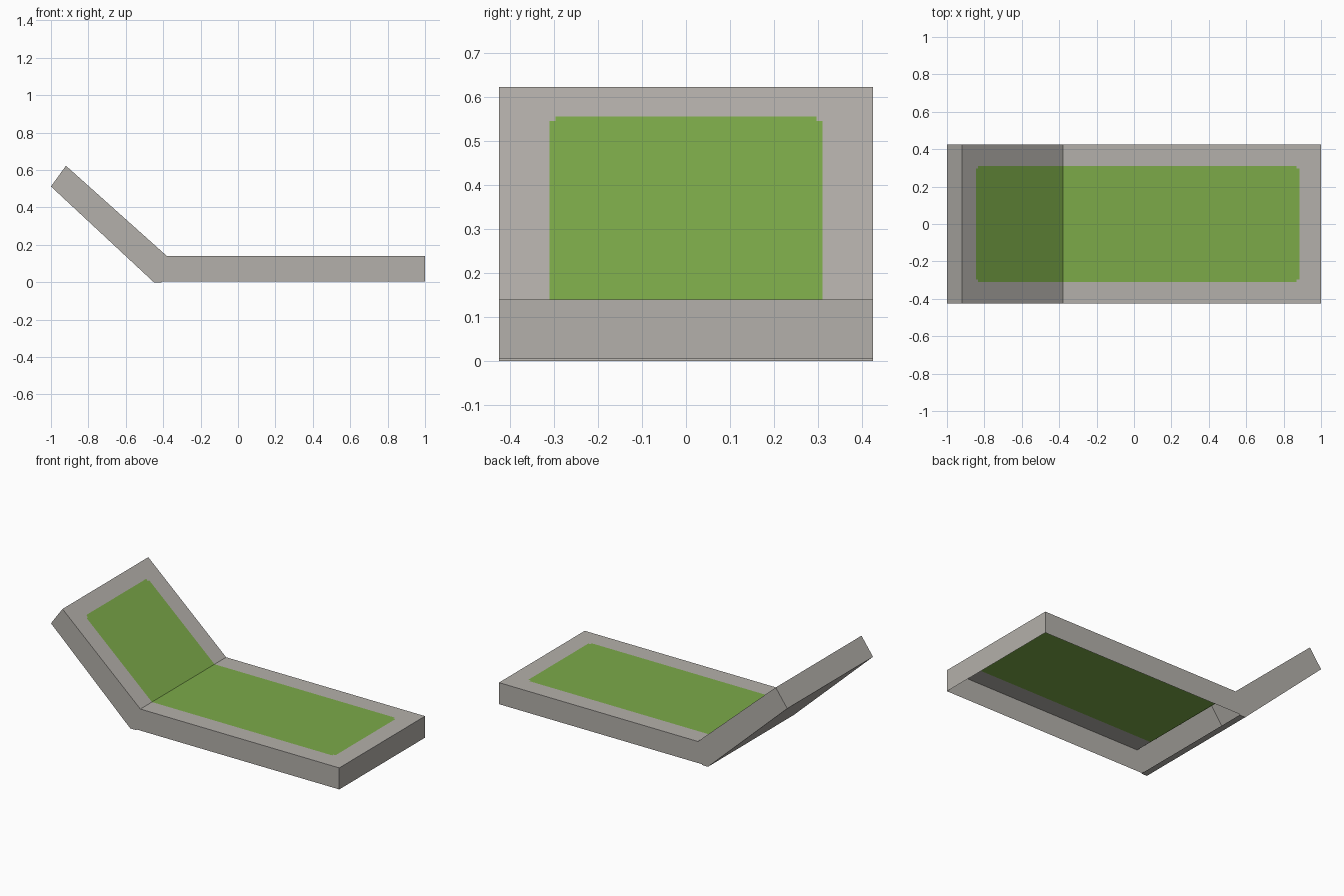
import bpy, bmesh

if "Cube" in bpy.data.objects:
    bpy.data.objects.remove(bpy.data.objects["Cube"])

def material(name, rgb):
    m = bpy.data.materials.new(name)
    m.diffuse_color = (*rgb, 1)
    m.use_nodes = True
    m.node_tree.nodes["Principled BSDF"].inputs["Base Color"].default_value = m.diffuse_color
    return m

GREY = material("warm grey frame", (0.455, 0.435, 0.405))
GREEN = material("green cushion", (0.20, 0.40, 0.066))

W = 0.425                                       # half width
TIP, TIP_LOW = (-0.92, 0.623), (-1.0, 0.512)    # raised end
HINGE, HINGE_LOW = (-0.38, 0.14), (-0.45, 0.0)
FOOT, FOOT_LOW = (1.0, 0.14), (1.0, 0.005)
LIP = (-0.41, 0.0)
YS = [-W, -0.31, -0.297, 0.297, 0.31, W]

def make(name, build):
    bm = bmesh.new()
    build(bm)
    bmesh.ops.remove_doubles(bm, verts=bm.verts, dist=1e-5)
    me = bpy.data.meshes.new(name)
    bm.to_mesh(me)
    bm.free()
    me.materials.append(GREY)
    me.materials.append(GREEN)
    bpy.context.collection.objects.link(bpy.data.objects.new(name, me))

def face(bm, pts):
    return bm.faces.new([bm.verts.new(p) for p in pts])

def across(bm, a, b):
    """Full-width panel between two profile points."""
    face(bm, [(a[0], -W, a[1]), (b[0], -W, b[1]), (b[0], W, b[1]), (a[0], W, a[1])])

def sides(bm, profile):
    """Matching side walls, profile given counter-clockwise from the front."""
    face(bm, [(x, -W, z) for x, z in profile])
    face(bm, [(x, W, z) for x, z in reversed(profile)])

def top(bm, a, b, xs, outer):
    """Padded top from a to b; green inset with nicked corners at the outer end."""
    at = lambda x: a[1] + (b[1] - a[1]) * (x - a[0]) / (b[0] - a[0])
    for i, (x0, x1) in enumerate(zip(xs, xs[1:])):
        for j, (y0, y1) in enumerate(zip(YS, YS[1:])):
            f = face(bm, [(x0, y0, at(x0)), (x1, y0, at(x1)),
                          (x1, y1, at(x1)), (x0, y1, at(x0))])
            border = i == outer[0] or j in (0, 4)
            corner = i == outer[1] and j in (1, 3)
            f.material_index = 0 if border or corner else 1

# Flat seat: open underneath
def seat(bm):
    top(bm, HINGE, FOOT, [-0.38, 0.87, 0.885, 1.0], (2, 1))
    sides(bm, [HINGE_LOW, LIP, (-0.41, 0.005), FOOT_LOW, FOOT, HINGE])
    across(bm, FOOT_LOW, FOOT)

# Raised backrest: closed underneath, small lip under the fold
def backrest(bm):
    top(bm, TIP, HINGE, [-0.92, -0.845, -0.833, -0.38], (0, 1))
    sides(bm, [TIP_LOW, HINGE_LOW, HINGE, TIP])
    across(bm, TIP, TIP_LOW)
    across(bm, TIP_LOW, HINGE_LOW)
    across(bm, HINGE_LOW, LIP)

make("seat", seat)
make("backrest", backrest)
